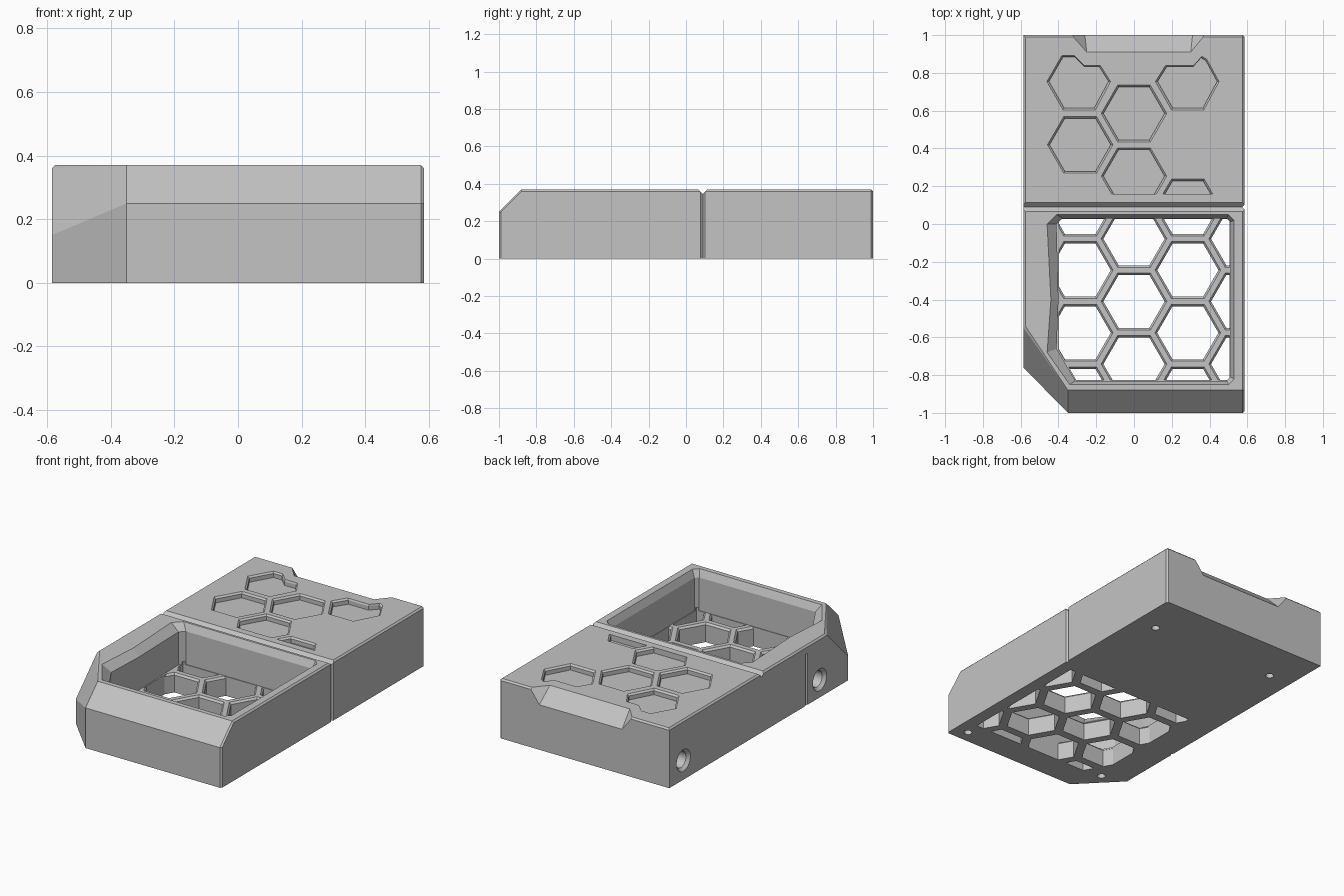
import bpy, bmesh, math
from mathutils import Vector, Matrix

if "Cube" in bpy.data.objects:
    bpy.data.objects.remove(bpy.data.objects["Cube"], do_unlink=True)

grey = bpy.data.materials.new("plain_grey")
grey.use_nodes = True
grey.diffuse_color = (0.55, 0.55, 0.55, 1)
grey.node_tree.nodes["Principled BSDF"].inputs["Base Color"].default_value = (0.55, 0.55, 0.55, 1)

TOP, FLOOR, SIDE = 0.37, 0.12, 0.585


def finish(bm, name):
    bmesh.ops.recalc_face_normals(bm, faces=bm.faces[:])
    mesh = bpy.data.meshes.new(name)
    bm.to_mesh(mesh)
    bm.free()
    mesh.materials.append(grey)
    ob = bpy.data.objects.new(name, mesh)
    bpy.context.scene.collection.objects.link(ob)
    return ob


def hull(points, name):
    bm = bmesh.new()
    for p in points:
        bm.verts.new(p)
    res = bmesh.ops.convex_hull(bm, input=bm.verts[:])
    loose = [v for v in bm.verts if not v.link_faces]
    bmesh.ops.delete(bm, geom=loose, context='VERTS')
    bmesh.ops.dissolve_limit(bm, angle_limit=0.01, verts=bm.verts[:], edges=bm.edges[:])
    return finish(bm, name)


def loft(levels, name, planes=(), matrix=None):
    """Stack of (outline, height) rings, closed at both ends, trimmed by planes."""
    bm = bmesh.new()
    rings = [[bm.verts.new((x, y, z)) for x, y in poly] for poly, z in levels]
    bm.faces.new(rings[0])
    bm.faces.new(rings[-1])
    for a, b in zip(rings, rings[1:]):
        for i in range(len(a)):
            j = (i + 1) % len(a)
            bm.faces.new((a[i], a[j], b[j], b[i]))
    for co, no in planes:
        bmesh.ops.bisect_plane(bm, geom=bm.verts[:] + bm.edges[:] + bm.faces[:],
                               plane_co=co, plane_no=no, clear_outer=True)
        bmesh.ops.holes_fill(bm, edges=[e for e in bm.edges if e.is_boundary])
    if matrix:
        bm.transform(matrix)
    return finish(bm, name)


def ring(cx, cy, r, n=6):
    return [(cx + r * math.cos(math.tau * i / n), cy + r * math.sin(math.tau * i / n))
            for i in range(n)]


def grow(poly, k):
    cx = sum(p[0] for p in poly) / len(poly)
    cy = sum(p[1] for p in poly) / len(poly)
    return [(cx + (x - cx) * k, cy + (y - cy) * k) for x, y in poly]


# Outer body: chamfered block with sloped front and cut front corner
s, c = SIDE, SIDE - 0.01
base = [(-s, 1), (c, 1), (s, 0.99), (s, -0.99), (c, -1), (-0.35, -1), (-s, -0.76)]
body = hull([(x, y, 0) for x, y in base] + [
    (-s, 1, 0.36), (c, 1, 0.36), (s, 0.99, 0.36), (s, -0.88, 0.36),
    (s, -0.99, 0.25), (c, -1, 0.25), (-0.35, -1, 0.25), (-s, -0.76, 0.15), (-s, -0.55, 0.36),
    (-c, 0.99, TOP), (c, 0.99, TOP), (c, -0.88, TOP), (-0.35, -0.88, TOP), (-c, -0.54, TOP),
], "case_body")


def cut(tool):
    mod = body.modifiers.new("cut", 'BOOLEAN')
    mod.operation = 'DIFFERENCE'
    mod.solver = 'EXACT'
    mod.object = tool
    tool.hide_render = True
    bpy.context.view_layer.objects.active = body
    bpy.ops.object.modifier_apply(modifier=mod.name)
    bpy.data.objects.remove(tool, do_unlink=True)


# Open tray in the front half, with a flared rim
inner = [(-0.41, 0.0), (-0.38, 0.03), (0.49, 0.03), (0.51, 0.01), (0.51, -0.81),
         (0.49, -0.83), (-0.31, -0.83), (-0.41, -0.66), (-0.4, -0.4)]
rim = [(-0.46, 0.0), (-0.41, 0.05), (0.5, 0.05), (0.53, 0.02), (0.53, -0.82),
       (0.5, -0.85), (-0.34, -0.85), (-0.46, -0.68), (-0.44, -0.4)]
cut(loft([(inner, FLOOR), (inner, 0.325), (rim, TOP), (rim, TOP + 0.05)], "tray_cutter"))

# Seam between the halves: across the top and down the left side
seam = 0.09
cut(hull([(x, seam + y, z) for x in (-0.7, 0.7)
          for y, z in ((0, TOP - 0.025), (-0.045, TOP + 0.02), (0.045, TOP + 0.02))], "seam_cutter"))
for side, y, high in ((1, seam, 0.5), (-1, -0.35, 0.32)):
    cut(hull([(side * (s + dx), y + dy, z) for z in (-0.1, high)
              for dx, dy in ((-0.012, 0), (0.012, -0.024), (0.012, 0.024))], "side_seam_cutter"))

# Finger notch at the back edge
low = 0.28
cut(hull([(-0.33, 1, TOP), (0.375, 1, TOP), (-0.25, 0.91, TOP), (0.3, 0.91, TOP),
          (-0.26, 1, low), (0.31, 1, low), (-0.33, 1.1, TOP), (0.375, 1.1, TOP),
          (-0.26, 1.1, low), (0.31, 1.1, low), (-0.33, 1.1, 0.45), (0.375, 1.1, 0.45),
          (-0.25, 0.91, 0.45), (0.3, 0.91, 0.45)], "notch_cutter"))

# Honeycomb shared by the tray floor (through holes) and the lid (shallow pockets)
COL, ROW, Y0, R = 0.285, 0.3317, -0.41, 0.162
edge = 0.004
corner = Vector((-0.35, -0.2, 0)).normalized()
floor_planes = [((-0.4 + edge, 0, 0), (-1, 0, 0)), ((0.51 - edge, 0, 0), (1, 0, 0)),
                ((0, 0.03 - edge, 0), (0, 1, 0)), ((0, -0.83 + edge, 0), (0, -1, 0)),
                ((-0.355, -0.74, 0), corner)]
lid_planes = [((0, 0.16, 0), (0, -1, 0))]


def floor_hole(x, y):
    cut(loft([(ring(x, y, R), -0.05), (ring(x, y, R), FLOOR - 0.012),
              (ring(x, y, R + 0.012), FLOOR), (ring(x, y, R + 0.012), FLOOR + 0.02)],
             "floor_hex_cutter", floor_planes))


def pocket(poly, planes=()):
    cut(loft([(poly, TOP - 0.035), (poly, TOP - 0.01), (grow(poly, 1.07), TOP),
              (grow(poly, 1.07), TOP + 0.03)], "pocket_cutter", planes))


for col in (-1, 0, 1, 2):
    for row in range(-2, 2):
        y = Y0 + ROW * (row + 0.5 * (col % 2))
        if -1 < y < 0.15:
            floor_hole(col * COL, y)

for col, row in ((0, 3), (0, 2), (-1, 2), (1, 1)):
    y = Y0 + ROW * (row + 0.5 * (col % 2))
    pocket(ring(col * COL, y, R), lid_planes if y < 0.3 else ())

# Two lid pockets trimmed around the notch
pocket([(-0.45, 0.755), (-0.375, 0.885), (-0.315, 0.885), (-0.265, 0.835), (-0.185, 0.835),
        (-0.135, 0.755), (-0.21, 0.615), (-0.37, 0.615)])
pocket([(0.125, 0.755), (0.175, 0.835), (0.315, 0.835), (0.355, 0.88), (0.38, 0.865),
        (0.44, 0.755), (0.365, 0.615), (0.205, 0.615)])

# Countersunk holes in the right side
for y, z in ((0.86, 0.12), (-0.48, 0.11)):
    place = Matrix.Translation((-s, y, z)) @ Matrix.Rotation(-math.pi / 2, 4, 'Y')
    cut(loft([(ring(0, 0, 0.05, 24), -0.13), (ring(0, 0, 0.05, 24), -0.018),
              (ring(0, 0, 0.068, 24), 0), (ring(0, 0, 0.068, 24), 0.03)],
             "side_hole_cutter", (), place))

# Small round sockets underneath
for x, y in ((0.44, 0.72), (-0.43, 0.72), (0.495, -0.92), (-0.43, -0.81)):
    cut(loft([(ring(x, y, 0.024, 16), -0.03), (ring(x, y, 0.024, 16), 0.05)], "socket_cutter"))
